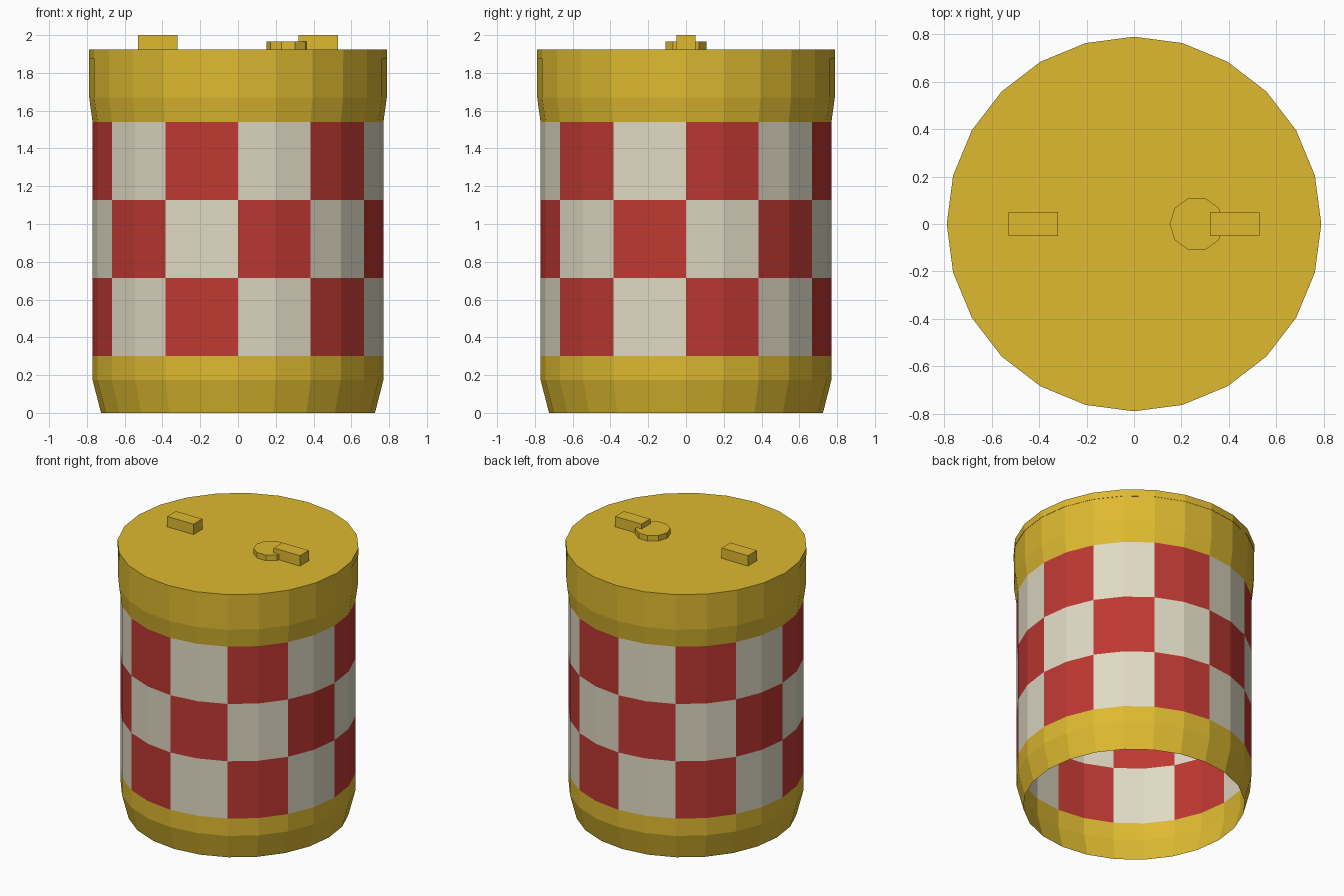
import bpy, bmesh, math
from mathutils import Matrix

cube = bpy.data.objects.get("Cube")
if cube:
    bpy.data.objects.remove(cube, do_unlink=True)


def material(name, rgb):
    m = bpy.data.materials.new(name)
    m.use_nodes = True
    m.diffuse_color = (*rgb, 1)
    m.node_tree.nodes["Principled BSDF"].inputs["Base Color"].default_value = (*rgb, 1)
    return m


yellow = material("yellow paint", (0.73, 0.49, 0.03))
red = material("red paint", (0.52, 0.04, 0.032))
cream = material("cream paint", (0.745, 0.70, 0.55))

SIDES = 24
BAND_LOW, BAND_HIGH, ROWS = 0.3, 1.54, 3


def add_object(name, bm, materials):
    mesh = bpy.data.meshes.new(name)
    bm.to_mesh(mesh)
    bm.free()
    for m in materials:
        mesh.materials.append(m)
    obj = bpy.data.objects.new(name, mesh)
    bpy.context.collection.objects.link(obj)
    return obj


def disc(name, x, radius, sides, low, high):
    bm = bmesh.new()
    place = Matrix.Translation((x, 0, (low + high) / 2))
    bmesh.ops.create_cone(bm, cap_ends=True, segments=sides, radius1=radius,
                          radius2=radius, depth=high - low, matrix=place)
    # put a corner exactly on the x axis
    first = min(bm.verts, key=lambda v: abs(v.co.y) - v.co.x)
    turn = -math.atan2(first.co.y, first.co.x - x)
    bmesh.ops.rotate(bm, verts=bm.verts, cent=(x, 0, 0), matrix=Matrix.Rotation(turn, 3, 'Z'))
    return add_object(name, bm, [yellow])


def box(name, x, size, z):
    bm = bmesh.new()
    place = Matrix.Translation((x, 0, z)) @ Matrix.Diagonal((*size, 1))
    bmesh.ops.create_cube(bm, size=1, matrix=place)
    return add_object(name, bm, [yellow])


# Barrel shell: open-bottomed faceted wall with a checkered middle band
step = (BAND_HIGH - BAND_LOW) / ROWS
profile = [(0.725, 0), (0.77, 0.175)]
profile += [(0.77, BAND_LOW + step * i) for i in range(ROWS + 1)]
profile += [(0.788, 1.67), (0.788, 1.92)]
bm = bmesh.new()
rings = []
for r, z in profile:
    angles = [math.tau * i / SIDES for i in range(SIDES)]
    rings.append([bm.verts.new((r * math.cos(a), r * math.sin(a), z)) for a in angles])
for level, (low, high) in enumerate(zip(rings, rings[1:])):
    for i in range(SIDES):
        j = (i + 1) % SIDES
        face = bm.faces.new((low[i], low[j], high[j], high[i]))
        row = level - 2
        if 0 <= row < ROWS:
            face.material_index = 1 + (row + i // 2) % 2
add_object("barrel_shell", bm, [yellow, red, cream])

# Lid, filler cap and the two grips on top
disc("lid", 0, 0.79, SIDES, 1.875, 1.925)
disc("filler_cap", 0.265, 0.115, 10, 1.92, 1.965)
for side, x in (("left", 0.425), ("right", -0.425)):
    box(side + "_grip", x, (0.21, 0.1, 0.08), 1.96)
